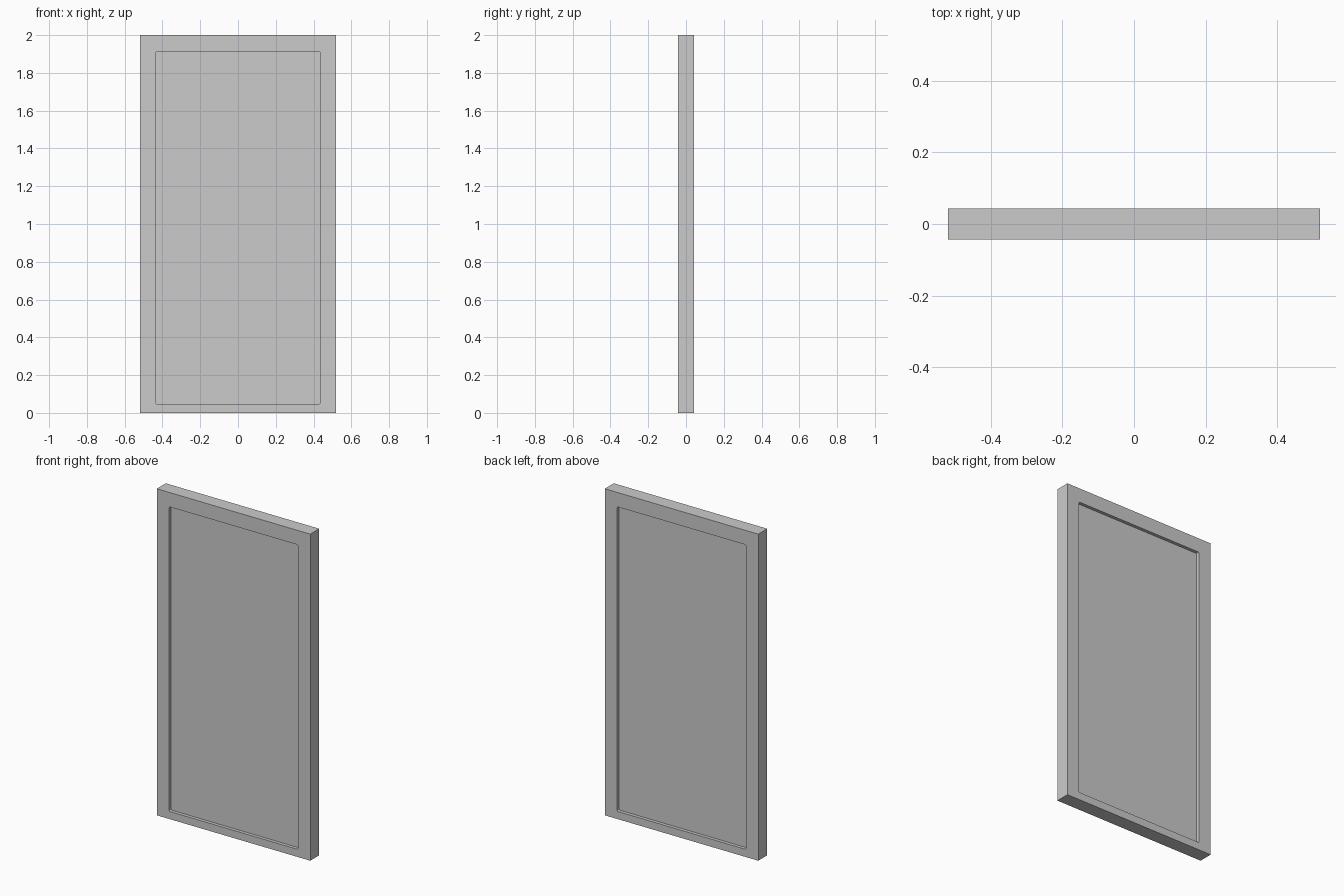
import bpy, bmesh

if "Cube" in bpy.data.objects:
    bpy.data.objects.remove(bpy.data.objects["Cube"])

W, D, H = 1.04, 0.087, 2.0           # outer slab
PW, Z0, Z1 = 0.872, 0.047, 1.912     # panel opening
RECESS, RADIUS = 0.02, 0.008


def box(name, size, centre, radius=0.0):
    """Box, optionally with its y-direction edges rounded."""
    bm = bmesh.new()
    bmesh.ops.create_cube(bm, size=1)
    bmesh.ops.scale(bm, vec=size, verts=bm.verts)
    if radius:
        edges = [e for e in bm.edges
                 if abs(e.verts[0].co.y - e.verts[1].co.y) > 1e-5]
        bmesh.ops.bevel(bm, geom=edges, offset=radius, segments=3,
                        profile=0.5, affect='EDGES')
    bmesh.ops.translate(bm, vec=centre, verts=bm.verts)
    mesh = bpy.data.meshes.new(name)
    bm.to_mesh(mesh)
    bm.free()
    ob = bpy.data.objects.new(name, mesh)
    bpy.context.collection.objects.link(ob)
    return ob


# door slab with a shallow panel recess on both faces
door = box("door_slab", (W, D, H), (0, 0, H / 2))
for side, name in ((-1, "front"), (1, "back")):
    cutter = box(name + "_recess_cutter", (PW, 2 * RECESS, Z1 - Z0),
                 (0, side * D / 2, (Z0 + Z1) / 2), RADIUS)
    cutter.hide_render = True
    cutter.hide_set(True)
    cutter.display_type = 'WIRE'
    mod = door.modifiers.new(name + "_recess", 'BOOLEAN')
    mod.operation = 'DIFFERENCE'
    mod.solver = 'EXACT'
    mod.object = cutter
